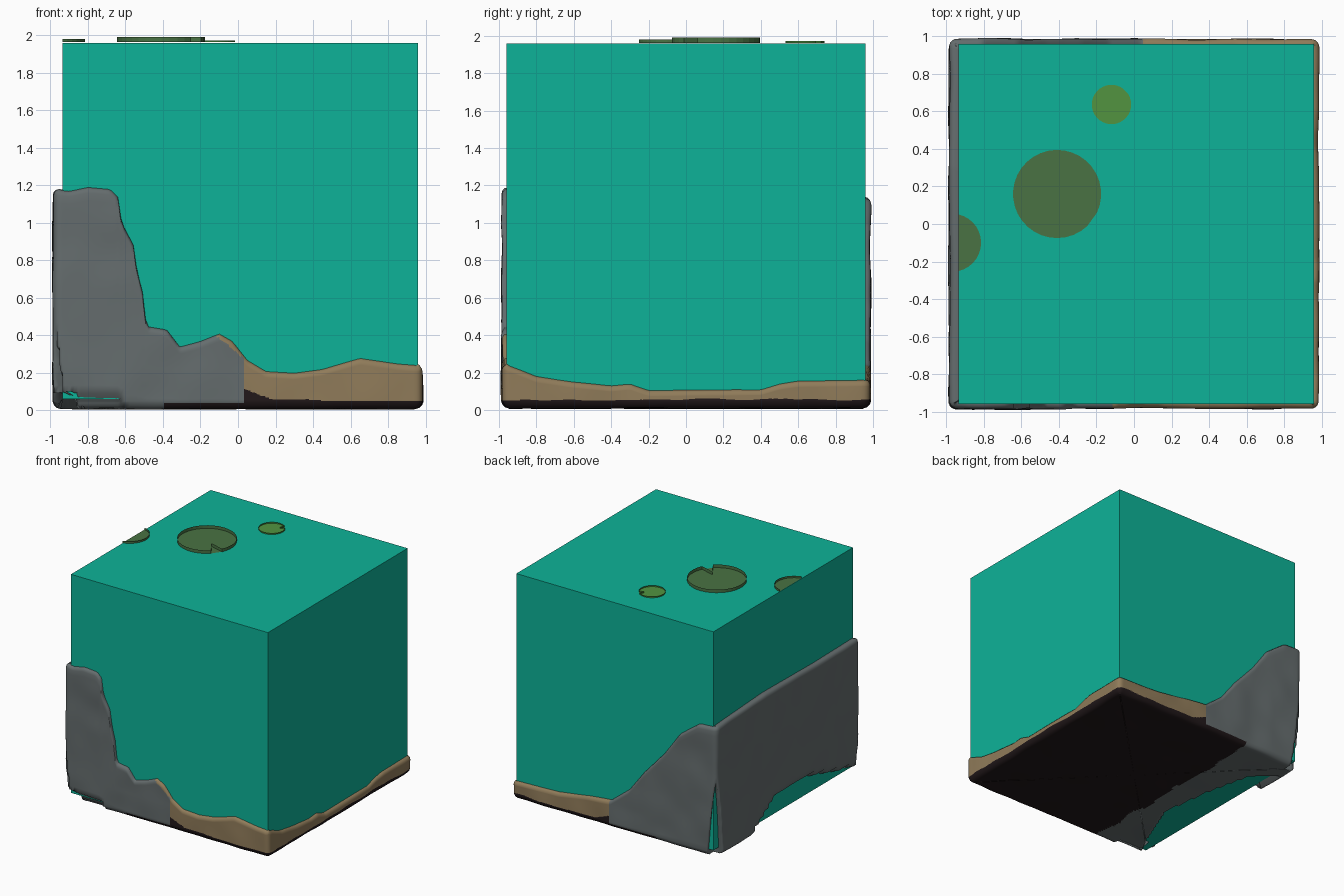
import bpy, bmesh, math
from mathutils import Vector, noise

if "Cube" in bpy.data.objects:
    bpy.data.objects.remove(bpy.data.objects["Cube"])


def material(name, rgb):
    m = bpy.data.materials.new(name)
    m.diffuse_color = (*rgb, 1)
    m.use_nodes = True
    m.node_tree.nodes["Principled BSDF"].inputs["Base Color"].default_value = m.diffuse_color
    return m


TEAL = material("teal water", (0.004, 0.45, 0.314))
ROCK = material("grey rock", (0.13, 0.152, 0.155))
SAND = material("tan sand", (0.28, 0.2, 0.102))
SOIL = material("dark soil", (0.015, 0.009, 0.010))
LEAF = material("olive leaf", (0.067, 0.168, 0.056))
SPROUT = material("bright leaf", (0.084, 0.296, 0.051))


def add_object(name, bm, mats, smooth=False):
    me = bpy.data.meshes.new(name)
    for f in bm.faces:
        f.smooth = smooth
    bm.to_mesh(me)
    bm.free()
    for m in mats:
        me.materials.append(m)
    ob = bpy.data.objects.new(name, me)
    bpy.context.collection.objects.link(ob)
    return ob


def interp(table, v):
    if v <= table[0][0]:
        return table[0][1]
    for (a, p), (b, q) in zip(table, table[1:]):
        if v <= b:
            return p + (q - p) * (v - a) / (b - a)
    return table[-1][1]


def clamp01(v):
    return max(0.0, min(1.0, v))


# Water block
bm = bmesh.new()
bmesh.ops.create_cube(bm, size=1)
for v in bm.verts:
    v.co = Vector((0.0125 + v.co.x * 1.895, v.co.y * 1.92, 1.01 + v.co.z * 1.9))
add_object("water_block", bm, [TEAL])

# Terrain rim heights along each side
FRONT = [(-.98, 1.18), (-.9, 1.17), (-.8, 1.19), (-.68, 1.18), (-.64, 1.14), (-.62, 1.0),
         (-.55, .87), (-.54, .75), (-.5, .6), (-.49, .45), (-.38, .43), (-.31, .34),
         (-.2, .37), (-.1, .41), (-.03, .37), (.05, .27), (.15, .21), (.3, .2),
         (.45, .22), (.65, .28), (.85, .25), (.98, .24)]
RIGHT = [(-.98, .25), (-.9, .22), (-.8, .18), (-.6, .15), (-.4, .13), (-.3, .14),
         (-.2, .105), (.4, .11), (.5, .14), (.6, .155), (.98, .16)]
BACK = [(-.98, 1.14), (-.81, 1.13), (-.62, .99), (-.47, .78), (-.28, .57), (-.135, .38),
        (.04, .24), (.25, .22), (.54, .175), (.98, .16)]
LEFT = [(-.98, 1.18), (-.4, 1.17), (.3, 1.18), (.98, 1.14)]
# Hollows where the water shows through the terrain
LEFT_GAP = [(-.96, .08), (-.75, .12), (-.23, .26), (.2, .23), (.45, .06), (.5, 0)]
FRONT_GAP = [(-.95, 0), (-.9, .07), (-.75, .085), (-.62, .06), (-.59, 0)]
FLOOR_GAP = [(-.96, .05), (-.8, .14), (-.3, .34), (.2, .27), (.6, .18), (.76, 0)]

L, R, N = 0.985, 0.04, 120


def perimeter():
    """Rounded square, counter-clockwise: point, inward normal, rim height."""
    out = []
    for side in range(4):
        for i in range(N):
            s = -L + 2 * L * i / N
            x, y = [(s, -L), (L, s), (-s, L), (-L, -s)][side]
            h = [interp(FRONT, x), interp(RIGHT, y), interp(BACK, x), interp(LEFT, y)][side]
            p = Vector((x, y, 0))
            k = L - R
            c = Vector((max(-k, min(k, x)), max(-k, min(k, y)), 0))
            d = (p - c).normalized()
            out.append((c + d * R, -d, h))
    return out


def shape(p, inward):
    """Small bumps, plus the hollows at the left side and its corners."""
    p = p + inward * (noise.noise(p * 4.5) * 0.009)
    if p.x < -0.6 and p.z < 0.8:
        e = max(p.x + L, L - abs(p.y))
        zc, wide = (0.75, 0.10) if p.y > 0 else (0.5, 0.06)
        w = wide * (1 - p.z / zc)
        if w > 0 and e < w:
            k = 0.11 * (1 - e / w)
            p += Vector((k, -math.copysign(k, p.y), 0))
    if p.x < -0.91:
        p.x += 0.1 * clamp01((interp(LEFT_GAP, p.y) - p.z) / 0.03)
    if p.y < -0.93:
        p.y += 0.05 * clamp01((interp(FRONT_GAP, p.x) - p.z) / 0.012)
    if -0.94 < p.x < -0.935 + interp(FLOOR_GAP, p.y) and p.z < 0.1:
        p.z = 0.1
    return p


# Terrain shell: floor rings, rounded foot, wall, rounded rim
bm = bmesh.new()
FLOOR, WALL = 40, 26
columns = []
for base, inward, h in perimeter():
    foot = base + inward * 0.04
    col = []
    for r in range(1, FLOOR + 1):
        q = foot * (r / FLOOR)
        q.z = 0.008 + 0.006 * noise.noise(q * 3)
        col.append(shape(q, Vector((0, 0, 0))))
    section = [(.022, .014), (.010, .026), (.003, .04)]
    section += [(0, .05 + (h - .08) * j / WALL) for j in range(WALL + 1)]
    section += [(.004, h - .016), (.013, h - .005), (.03, h), (.08, h - .01), (.12, h - .05)]
    for inset, z in section:
        col.append(shape(base + inward * inset + Vector((0, 0, z)), inward))
    columns.append([bm.verts.new(p) for p in col])
centre = bm.verts.new((0, 0, 0.008))
for i, a in enumerate(columns):
    b = columns[(i + 1) % len(columns)]
    bm.faces.new((centre, b[0], a[0]))
    for r in range(len(a) - 1):
        bm.faces.new((a[r], b[r], b[r + 1], a[r + 1]))

# Rock on the left, soil underneath, sand above it
for f in bm.faces:
    c = f.calc_center_median()
    n = noise.noise(c * 5)
    if c.z < 0.035:
        limit = -0.4 + 0.05 * n
    elif c.y < 0:
        limit = max(-0.15, 0.03 - 1.2 * max(0, c.z - 0.28))
    else:
        limit = 0.05
    soil = 0.055 + 0.015 * n + 0.06 * clamp01(1 - abs(c.x - 0.03) / 0.15)
    f.material_index = 0 if c.x < limit else (2 if c.z < soil else 1)
bm.normal_update()
add_object("terrain_shell", bm, [ROCK, SAND, SOIL], smooth=True)


# Floating leaves: shallow open dishes with a wedge notch
def lily_pad(name, cx, cy, r, top, mat, notch=None, sides=32):
    bm = bmesh.new()
    if notch:
        start, end, depth = notch
        angles = [math.radians(end + (start + 360 - end) * i / sides) for i in range(sides + 1)]
        mid = math.radians((start + end) / 2)
        pts = [(cx + r * math.cos(t), cy + r * math.sin(t)) for t in angles]
        pts.append((cx + depth * math.cos(mid), cy + depth * math.sin(mid)))
    else:
        pts = [(cx + r * math.cos(2 * math.pi * i / sides), cy + r * math.sin(2 * math.pi * i / sides))
               for i in range(sides)]
    low = [bm.verts.new((x, y, 1.963)) for x, y in pts]
    high = [bm.verts.new((x, y, top)) for x, y in pts]
    for i in range(len(pts)):
        j = (i + 1) % len(pts)
        bm.faces.new((low[i], low[j], high[j], high[i]))
    floor = bm.faces.new(low)
    bmesh.ops.triangulate(bm, faces=[floor])
    # trim at the left edge of the water
    bmesh.ops.bisect_plane(bm, geom=bm.verts[:] + bm.edges[:] + bm.faces[:],
                           plane_co=(-0.935, 0, 0), plane_no=(-1, 0, 0), clear_outer=True)
    bm.normal_update()
    return add_object(name, bm, [mat])


lily_pad("large_lily_pad", -0.41, 0.16, 0.235, 1.99, LEAF, (-47, -25, 0.105))
lily_pad("small_lily_pad", -0.12, 0.637, 0.105, 1.973, SPROUT, (33, 55, 0.065))
lily_pad("edge_lily_pad", -0.97, -0.10, 0.155, 1.98, LEAF)
